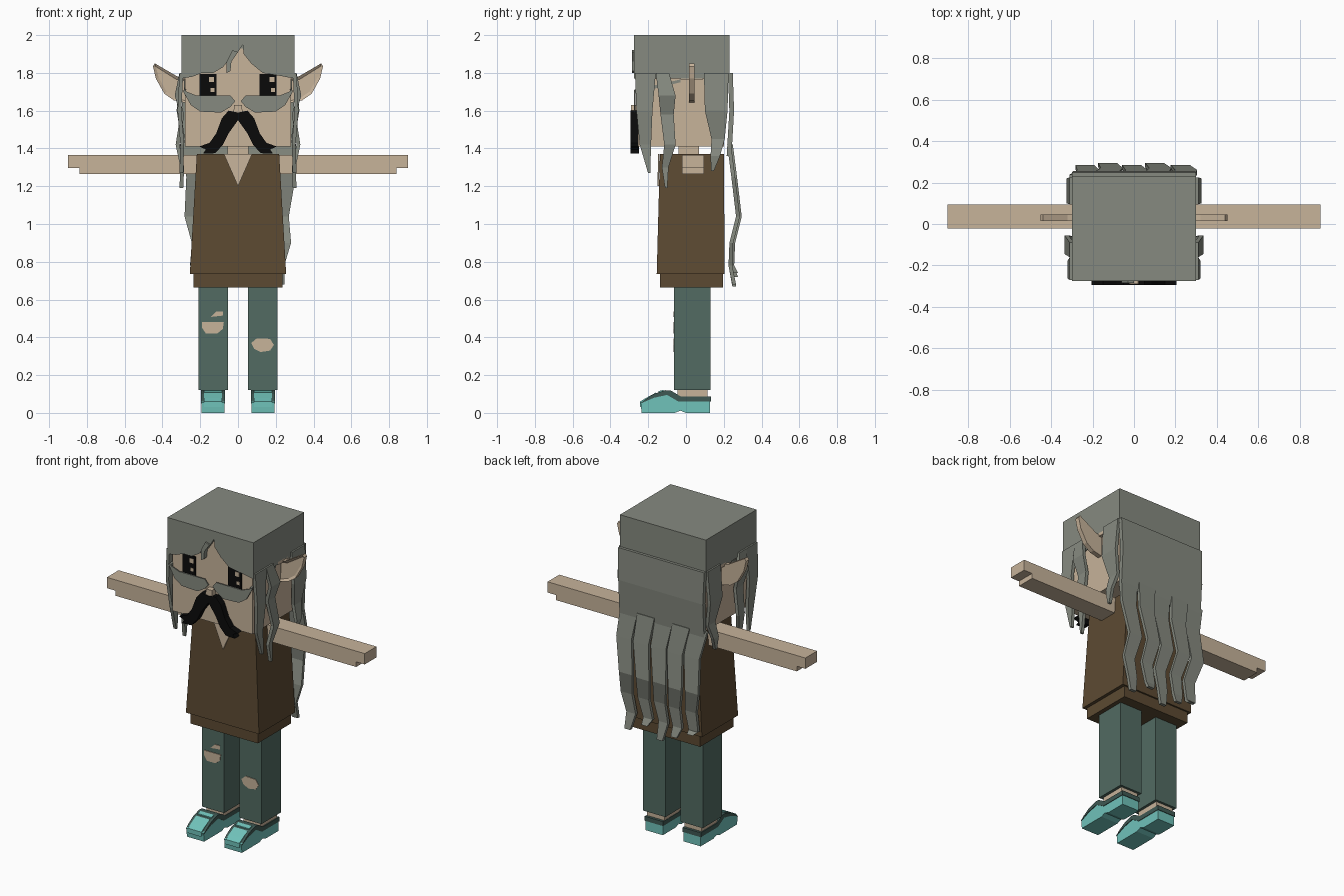
import bpy, bmesh
from mathutils import Vector

if "Cube" in bpy.data.objects:
    bpy.data.objects.remove(bpy.data.objects["Cube"])


def material(name, rgb):
    lin = [((c / 255 + 0.055) / 1.055) ** 2.4 if c > 10 else c / 255 / 12.92 for c in rgb]
    m = bpy.data.materials.new(name)
    m.use_nodes = True
    m.diffuse_color = (*lin, 1)
    m.node_tree.nodes["Principled BSDF"].inputs["Base Color"].default_value = (*lin, 1)
    return m


HAIR = material("grey hair", (134, 138, 128))
SKIN = material("skin", (199, 179, 154))
SHIRT = material("brown cloth", (92, 74, 50))
JEANS = material("green denim", (82, 107, 98))
SHOE = material("turquoise", (112, 194, 186))
TRIM = material("dark teal", (62, 88, 83))
BLACK = material("black", (10, 10, 10))


def finish(name, bm, mat):
    bmesh.ops.recalc_face_normals(bm, faces=bm.faces)
    me = bpy.data.meshes.new(name)
    bm.to_mesh(me)
    bm.free()
    me.materials.append(mat)
    ob = bpy.data.objects.new(name, me)
    bpy.context.collection.objects.link(ob)
    return ob


def box(name, x, y, z, mat, top=None):
    """Box from ranges; top gives other x and y ranges for the upper face."""
    bm = bmesh.new()
    bmesh.ops.create_cube(bm, size=1)
    for v in bm.verts:
        rx, ry = top if top and v.co.z > 0 else (x, y)
        v.co = [r[int(c > 0)] for r, c in zip((rx, ry, z), v.co)]
    return finish(name, bm, mat)


def plate(name, pts, depth, mat, axis="y", inset=0):
    """Outline in the plane across an axis, extruded along that axis."""
    bm = bmesh.new()
    a, b = depth
    place = (lambda u, w, d: (u, d, w)) if axis == "y" else (lambda u, w, d: (d, u, w))
    face = bm.faces.new([bm.verts.new(place(u, w, a)) for u, w in pts])
    ext = bmesh.ops.extrude_face_region(bm, geom=[face], use_keep_orig=True)
    shift = Vector(place(0, 0, b - a))
    for v in ext["geom"]:
        if isinstance(v, bmesh.types.BMVert):
            v.co += shift
    bmesh.ops.recalc_face_normals(bm, faces=bm.faces)
    if inset:
        bm.normal_update()
        front = min(bm.faces, key=lambda f: f.normal.y)
        bmesh.ops.inset_region(bm, faces=[front], thickness=inset, depth=-0.01)
    return finish(name, bm, mat)


def strand(name, path, mat, across, thick):
    """Ribbon through (x, y, z, width) stations."""
    bm = bmesh.new()
    across = Vector(across)
    out = Vector((abs(across.y), abs(across.x), 0)) * thick / 2
    rings = []
    for x, y, z, w in path:
        p, h = Vector((x, y, z)), across * w / 2
        rings.append([bm.verts.new(q) for q in (p - h - out, p + h - out, p + h + out, p - h + out)])
    for r, t in zip(rings, rings[1:]):
        for i in range(4):
            bm.faces.new((r[i], r[(i + 1) % 4], t[(i + 1) % 4], t[i]))
    bm.faces.new(rings[0])
    bm.faces.new(rings[-1])
    return finish(name, bm, mat)


# Head and neck
box("head", (-.28, .28), (-.255, .2), (1.41, 1.93), SKIN)
box("neck", (-.055, .055), (-.04, .07), (1.3, 1.42), SKIN)
plate("nose", [(-.025, 1.58), (.025, 1.58), (.02, 1.63), (-.02, 1.63)], (-.29, -.25), SKIN)

# Hair cap with a parted fringe
box("hair_cap", (-.3, .3), (-.25, .23), (1.77, 2), HAIR)
plate("fringe", [(-.3, 2), (-.3, 1.77), (-.24, 1.78), (-.19, 1.8), (-.13, 1.8), (-.08, 1.83),
                 (-.04, 1.88), (0, 1.91), (.025, 1.95), (.03, 1.9), (.07, 1.85), (.13, 1.8),
                 (.22, 1.785), (.3, 1.77), (.3, 2)], (-.275, -.25), HAIR)
plate("loose_fringe_lock", [(-.03, 1.92), (-.06, 1.86), (-.06, 1.8), (-.04, 1.81), (-.035, 1.86),
                            (0, 1.91)], (-.285, -.255), HAIR)

# Moustache, eyewear, eyes, ears and side locks on both sides
side_locks = {
    "front_side_lock": [(.3, -.215, 1.8, .11), (.31, -.22, 1.6, .085), (.295, -.215, 1.42, .06),
                        (.3, -.195, 1.27, .012)],
    "middle_side_lock": [(.3, -.125, 1.8, .07), (.325, -.1, 1.68, .09), (.295, -.1, 1.58, .07),
                         (.32, -.085, 1.42, .06), (.295, -.11, 1.3, .035), (.3, -.105, 1.19, .012)],
    "rear_side_lock": [(.3, .16, 1.8, .13), (.315, .16, 1.6, .12), (.29, .17, 1.45, .07),
                       (.31, .155, 1.36, .05), (.3, .14, 1.28, .015)],
}
for s, side in ((1, "left"), (-1, "right")):
    def flip(pts):
        return [(s * u, w) for u, w in pts]

    plate(side + "_moustache", flip([(0, 1.59), (.05, 1.6), (.085, 1.56), (.115, 1.48), (.15, 1.43),
                                     (.205, 1.41), (.17, 1.395), (.185, 1.372), (.12, 1.375),
                                     (.08, 1.42), (.05, 1.48), (0, 1.55)]), (-.295, -.25), BLACK)
    plate(side + "_lens", flip([(.295, 1.71), (.22, 1.68), (.04, 1.68), (.015, 1.65), (.04, 1.62),
                                (.09, 1.59), (.2, 1.595), (.25, 1.63)]), (-.275, -.268), HAIR)
    plate(side + "_lens_arm", [(-.275, 1.71), (-.275, 1.69), (-.03, 1.75), (-.03, 1.765)],
          (s * .275, s * .287), HAIR, "x")
    plate(side + "_eye", flip([(.115, 1.67), (.205, 1.67), (.205, 1.795), (.115, 1.795)]),
          (-.262, -.254), BLACK)
    for cx, cz, r in ((-.02, 1.765, .014), (-.025, 1.71, .01)):
        x = s * .16 - cx * 1
        plate(side + "_eye_glint", [(x - r, cz - r), (x + r, cz - r), (x + r, cz + r), (x - r, cz + r)],
              (-.265, -.26), SKIN)
    plate(side + "_ear", flip([(.27, 1.77), (.32, 1.78), (.44, 1.85), (.45, 1.835), (.435, 1.77),
                               (.39, 1.69), (.34, 1.655), (.27, 1.64)]), (.015, .045), SKIN, inset=.016)
    plate(side + "_ear_base", flip([(.27, 1.765), (.3, 1.765), (.3, 1.785), (.27, 1.785)]),
          (-.03, .09), SKIN)
    for name, path in side_locks.items():
        strand(side + "_" + name, [(s * x, y, z, w) for x, y, z, w in path], HAIR, (0, 1, 0), .02)

# Long hair down the back: a sheet that divides into wavy strands
strand("back_hair_sheet", [(0, .235, 1.8, .6), (0, .242, 1.6, .59), (0, .228, 1.36, .59)],
       HAIR, (1, 0, 0), .025)
waves = [(1.42, .228), (1.25, .25), (1.04, .275), (.9, .24), (.78, .235)]
for i, (x0, end, drift) in enumerate([(-.24, .76, .03), (-.125, .72, .02), (0, .67, 0),
                                      (.12, .74, -.02), (.245, .68, -.02)]):
    path = []
    for k, (z, y) in enumerate(waves):
        sway = (.012 if k % 2 else -.012) + drift * k / 4
        path.append((x0 + sway, y + .01 * (i % 2), z, .12 - .014 * k))
    path.append((x0 + drift, .255 + .01 * (i % 2), end, .04))
    strand("back_hair_strand", path, HAIR, (1, 0, 0), .02)

# Tunic with a V neck and a lower hem
box("tunic", (-.255, .255), (-.155, .205), (.735, 1.37), SHIRT, ((-.218, .218), (-.138, .2)))
box("tunic_hem", (-.235, .235), (-.138, .195), (.665, .74), SHIRT)
neckline = plate("open_neckline", [(-.075, 1.37), (0, 1.2), (.075, 1.37)], (-.147, -.139), SKIN)
for v in neckline.data.vertices:
    v.co.y += (1.37 - v.co.z) * -.027

# Arms, legs and shoes
tears = {1: [[(.07, .37), (.1, .395), (.17, .392), (.19, .36), (.17, .33), (.12, .322), (.085, .34)]],
         -1: [[(-.19, .482), (-.075, .482), (-.08, .445), (-.11, .42), (-.17, .42), (-.19, .45)],
              [(-.145, .508), (-.115, .538), (-.08, .538), (-.08, .515)]]}
for s, side in ((1, "left"), (-1, "right")):
    def span(a, b):
        return tuple(sorted((s * a, s * b)))

    plate(side + "_arm", [(s * x, z) for x, z in ((.15, 1.265), (.84, 1.265), (.84, 1.297), (.9, 1.297),
                                                  (.9, 1.365), (.15, 1.365))], (-.022, .095), SKIN)
    box(side + "_trouser_leg", span(.053, .208), (-.063, .13), (.12, .68), JEANS)
    for pts in tears[s]:
        plate(side + "_trouser_tear", pts, (-.067, -.06), SKIN)
    box(side + "_ankle", span(.07, .19), (-.045, .115), (.06, .125), SKIN)
    plate(side + "_shoe", [(-.235, 0), (-.06, 0), (-.03, .012), (.0, 0), (.128, 0), (.128, .065),
                           (-.04, .065), (-.1, .1), (-.17, .085), (-.24, .055)],
          span(.072, .192), SHOE, "x")
    plate(side + "_shoe_trim", [(-.24, .05), (-.17, .08), (-.1, .095), (-.04, .06), (.132, .06),
                                (.132, .088), (-.03, .088), (-.08, .118), (-.11, .12),
                                (-.17, .1), (-.215, .072)], span(.068, .196), TRIM, "x")
    plate(side + "_shoe_toe", [(-.244, .03), (-.244, .06), (-.21, .08), (-.16, .107), (-.16, .09)],
          span(.085, .18), SHOE, "x")
    plate(side + "_shoe_lace", [(-.145, .1), (-.145, .115), (-.12, .122), (-.12, .1)],
          span(.085, .18), SHOE, "x")
